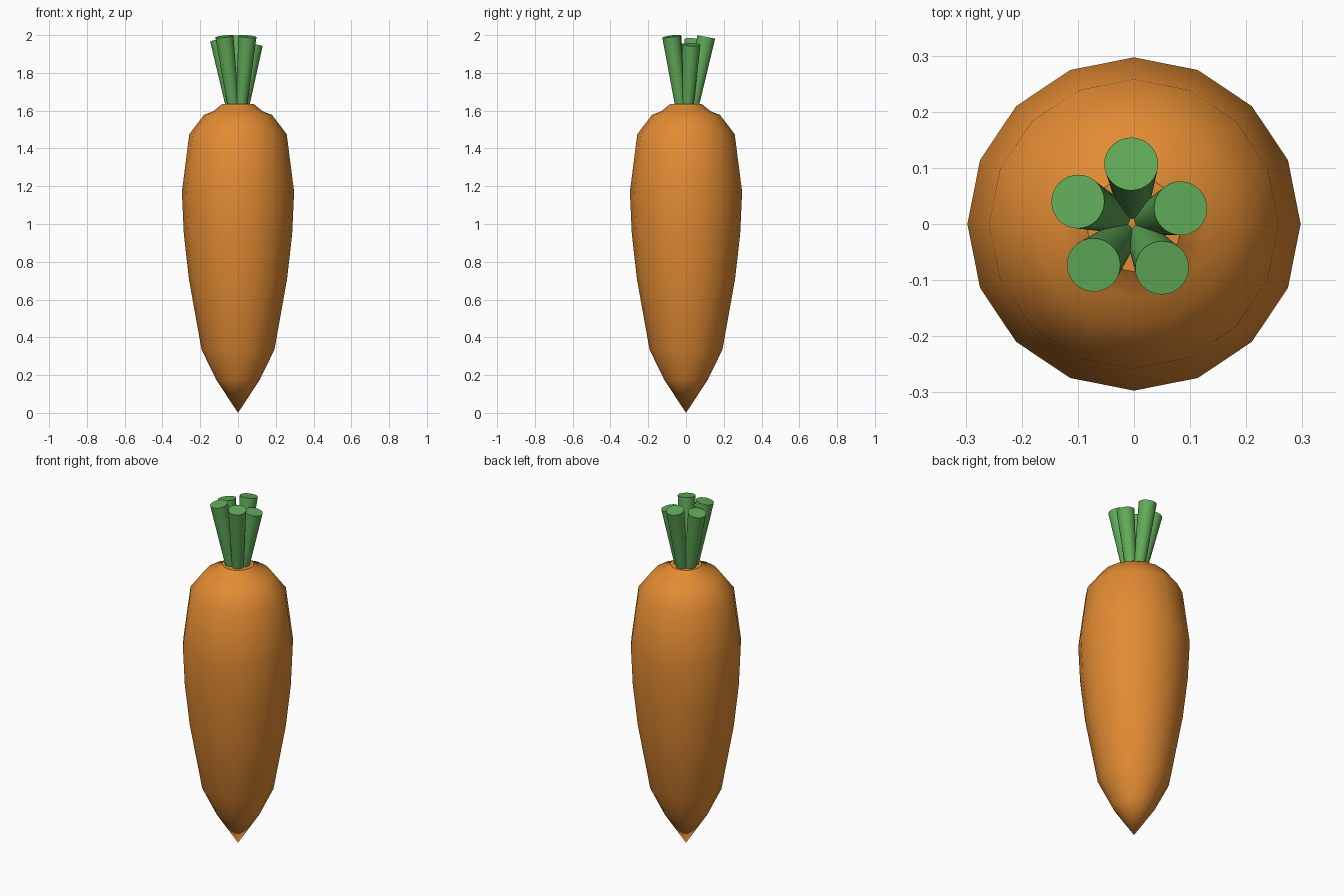
import bpy, bmesh, math
from mathutils import Vector

if "Cube" in bpy.data.objects:
    bpy.data.objects.remove(bpy.data.objects["Cube"])


def material(name, rgb):
    m = bpy.data.materials.new(name)
    m.diffuse_color = (*rgb, 1)
    m.use_nodes = True
    m.node_tree.nodes["Principled BSDF"].inputs["Base Color"].default_value = m.diffuse_color
    return m


orange = material("carrot orange", (0.76, 0.26, 0.033))
green = material("stem green", (0.12, 0.41, 0.10))


def loft(name, rings, sides, mat, angle):
    """Join rings given as (centre, radius, axis); zero radius makes a point."""
    bm = bmesh.new()
    loops = []
    for c, r, axis in rings:
        q = Vector((0, 0, 1)).rotation_difference(axis)
        n = sides if r > 0 else 1
        loops.append([bm.verts.new(c + q @ Vector((r * math.cos(math.tau * i / sides),
                                                   r * math.sin(math.tau * i / sides), 0)))
                      for i in range(n)])
    for a, b in zip(loops, loops[1:]):
        for i in range(sides):
            j = (i + 1) % sides
            if len(a) == 1:
                bm.faces.new((a[0], b[j], b[i]))
            else:
                bm.faces.new((a[i], a[j], b[j], b[i]))
    for loop in (loops[0], loops[-1]):
        if len(loop) > 1:
            bm.faces.new(loop)
    bmesh.ops.recalc_face_normals(bm, faces=bm.faces)
    me = bpy.data.meshes.new(name)
    bm.to_mesh(me)
    bm.free()
    me.materials.append(mat)
    ob = bpy.data.objects.new(name, me)
    bpy.context.collection.objects.link(ob)
    bpy.ops.object.select_all(action='DESELECT')
    ob.select_set(True)
    bpy.context.view_layer.objects.active = ob
    bpy.ops.object.shade_smooth_by_angle(angle=math.radians(angle))
    return ob


# Root: 16-sided revolved profile (radius, height) with a raised crown
UP = Vector((0, 0, 1))
profile = [(0, 0), (0.115, 0.175), (0.193, 0.335), (0.26, 0.71), (0.287, 0.95),
           (0.297, 1.17), (0.258, 1.475), (0.18, 1.578), (0.13, 1.597), (0.085, 1.634)]
loft("carrot_root", [(Vector((0, 0, z)), r, UP) for r, z in profile], 16, orange, 37)

# Stems: tapered rods fanning out of the crown, given by their top centres
tops = [(-0.005, 0.107, 1.99), (-0.10, 0.04, 1.975), (0.083, 0.028, 1.95),
        (-0.072, -0.073, 1.993), (0.05, -0.078, 1.993)]
for k, t in enumerate(tops):
    top = Vector(t)
    base = Vector((t[0] * 0.33, t[1] * 0.33, 1.61))
    axis = (top - base).normalized()
    loft(f"stem_{k + 1}", [(base, 0.029, axis), (top, 0.048, axis)], 32, green, 40)
